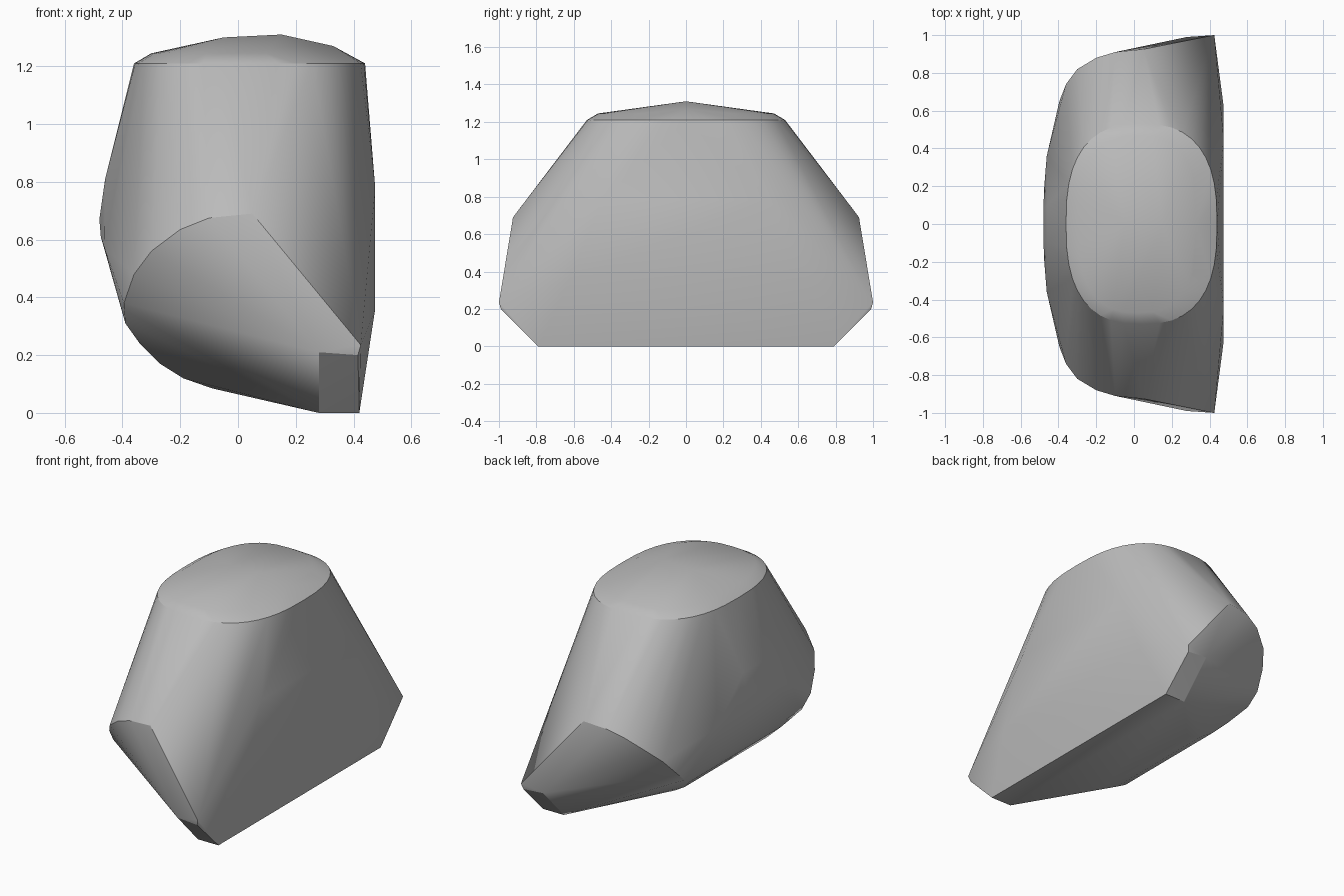
import bpy, bmesh, math

cube = bpy.data.objects.get("Cube")
if cube:
    bpy.data.objects.remove(cube)

grey = bpy.data.materials.new("plain_grey")
grey.use_nodes = True
colour = (0.5, 0.5, 0.5, 1)
grey.diffuse_color = colour
grey.node_tree.nodes["Principled BSDF"].inputs["Base Color"].default_value = colour


def oval(cx, a, b, z, n=40, power=2.6):
    """Rounded rectangle outline at one height."""
    pts = []
    for i in range(n):
        t = 2 * math.pi * i / n
        c, s = math.cos(t), math.sin(t)
        pts.append((cx + a * math.copysign(abs(c) ** (2 / power), c),
                    b * math.copysign(abs(s) ** (2 / power), s), z))
    return pts


# Shoulder and crown
points = oval(0.04, 0.4, 0.53, 1.21) + oval(0.02, 0.32, 0.47, 1.245)
points += [(-0.05, 0, 1.3), (0.15, 0, 1.31), (0.33, 0, 1.27)]

# Half outlines, mirrored front to back
end_arc = [(0.05, 0.925, 0.69), (-0.1, 0.91, 0.675), (-0.2, 0.88, 0.635),
           (-0.3, 0.82, 0.56), (-0.36, 0.74, 0.48), (-0.395, 0.65, 0.38),
           (-0.39, 0.57, 0.31)]
belly = [(-0.34, 0.45, 0.24), (-0.27, 0.4, 0.17), (-0.19, 0.38, 0.12),
         (-0.09, 0.38, 0.085)]
bulge = [(-0.48, 0.08, 0.67), (-0.475, 0.2, 0.61), (-0.462, 0.36, 0.57),
         (-0.46, 0.1, 0.81)]
nose = [(0.28, 0.99, 0.21), (0.425, 1, 0.235), (0.415, 0.99, 0.2)]
foot = [(0.28, 0.79, 0), (0.42, 0.79, 0)]
flat_side = [(0.475, 0.62, 0.36), (0.475, 0.45, 0.78)]
for x, y, z in end_arc + belly + bulge + nose + foot + flat_side:
    points += [(x, y, z), (x, -y, z)]

# Wrap the outlines in one convex shell
bm = bmesh.new()
for p in points:
    bm.verts.new(p)
hull = bmesh.ops.convex_hull(bm, input=bm.verts[:])
loose = [v for v in bm.verts if not v.link_faces]
bmesh.ops.delete(bm, geom=loose, context='VERTS')
bmesh.ops.recalc_face_normals(bm, faces=bm.faces[:])
mesh = bpy.data.meshes.new("rounded_block")
bm.to_mesh(mesh)
bm.free()
mesh.materials.append(grey)

block = bpy.data.objects.new("rounded_block", mesh)
bpy.context.collection.objects.link(block)
bpy.context.view_layer.objects.active = block
block.select_set(True)
bpy.ops.object.shade_smooth_by_angle(angle=math.radians(25))
